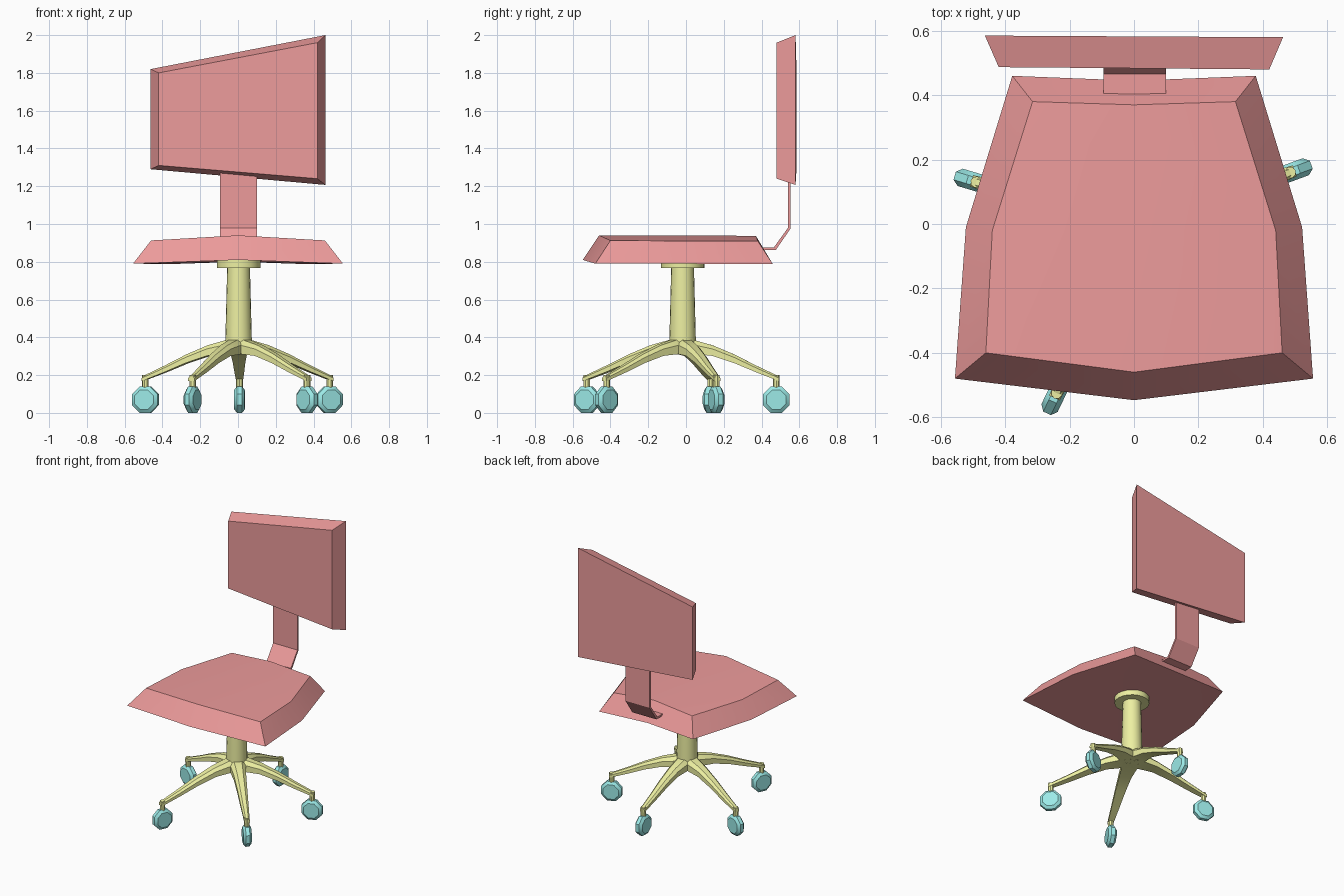
import bpy, bmesh
from math import pi, cos, sin
from mathutils import Vector

if "Cube" in bpy.data.objects:
    bpy.data.objects.remove(bpy.data.objects["Cube"])


def material(name, color):
    m = bpy.data.materials.new(name)
    m.diffuse_color = (*color, 1)
    m.use_nodes = True
    m.node_tree.nodes["Principled BSDF"].inputs["Base Color"].default_value = m.diffuse_color
    return m


RED = material("red", (0.85, 0.33, 0.33))
YELLOW = material("yellow", (0.85, 0.87, 0.36))
CYAN = material("cyan", (0.33, 0.82, 0.80))


def make(name, verts, faces, mat, angle=30):
    bm = bmesh.new()
    vs = [bm.verts.new(v) for v in verts]
    for f in faces:
        bm.faces.new([vs[i] for i in f])
    bmesh.ops.recalc_face_normals(bm, faces=bm.faces)
    me = bpy.data.meshes.new(name)
    bm.to_mesh(me)
    bm.free()
    me.materials.append(mat)
    ob = bpy.data.objects.new(name, me)
    bpy.context.collection.objects.link(ob)
    bpy.ops.object.select_all(action='DESELECT')
    ob.select_set(True)
    bpy.context.view_layer.objects.active = ob
    bpy.ops.object.shade_smooth_by_angle(angle=angle * pi / 180)
    return ob


def loft(name, rings, mat, angle=30):
    """Skin a list of equal-sized rings and cap both ends."""
    n = len(rings[0])
    verts = [p for r in rings for p in r]
    faces = [(k * n + i, k * n + (i + 1) % n, (k + 1) * n + (i + 1) % n, (k + 1) * n + i)
             for k in range(len(rings) - 1) for i in range(n)]
    faces += [tuple(range(n)), tuple(range(len(verts) - n, len(verts)))]
    return make(name, verts, faces, mat, angle)


# Seat cushion: right half, centre/side pairs from back to front, mirrored
top = [(0, .37, .937), (.315, .38, .91), (0, -.02, .94), (.44, -.02, .91),
       (0, -.46, .94), (.46, -.40, .913)]
bottom = [(0, .445, .80), (.378, .46, .787), (0, -.01, .81), (.522, -.01, .79),
          (0, -.547, .81), (.556, -.48, .79)]
faces = [(0, 1, 3, 2), (2, 3, 5, 4), (6, 8, 9, 7), (8, 10, 11, 9),
         (0, 6, 7, 1), (1, 7, 9, 3), (3, 9, 11, 5), (5, 11, 10, 4)]
seat = make("seat", top + bottom, faces, RED)
mir = seat.modifiers.new("mirror", 'MIRROR')
mir.use_clip = True

# Slanted backrest with a bevelled front
back = [(-.463, .585, 1.29), (.463, .58, 1.207), (.463, .58, 2.0), (-.463, .585, 1.82)]
front = [(-.42, .487, 1.31), (.42, .48, 1.24), (.42, .48, 1.96), (-.42, .487, 1.80)]
loft("backrest", [back, front], RED)

# Bent strap joining seat and backrest
strap = [(.36, .862), (.475, .862), (.553, .975), (.553, 1.27),
         (.540, 1.27), (.540, .98), (.465, .876), (.36, .876)]
loft("back_support", [[(x, y, z) for y, z in strap] for x in (-.095, .10)], RED)

# Gas column with mounting flange
C = Vector((.003, -.018, 0))


def circle(r, z, n=20):
    return [(C.x + r * cos(2 * pi * i / n), C.y + r * sin(2 * pi * i / n), z) for i in range(n)]


loft("column", [circle(.07, .33), circle(.07, .39), circle(.06, .78)], YELLOW)
loft("flange", [circle(.115, .768), circle(.115, .815)], YELLOW)

# Five arms, each with a stem and a caster
casters = [(.485, .16), (.008, .478), (-.49, .13), (-.24, -.525), (.365, -.42)]
#       fraction, top z, bottom z, half width
path = [(.0, .386, .310, .055), (.12, .386, .312, .052), (.32, .358, .302, .041),
        (.55, .310, .264, .033), (.78, .252, .216, .026), (1.03, .193, .168, .018)]
UP = Vector((0, 0, 1))
for k, (cx, cy) in enumerate(casters, 1):
    end = Vector((cx, cy, 0))
    d = (end - C).normalized()
    side = UP.cross(d)
    rings = []
    for t, zt, zb, w in path:
        p = C.lerp(end, t)
        zm = zt - (zt - zb) * .35
        rings.append([p + side * s * w + UP * z for s, z in
                      ((-1, zb), (1, zb), (1, zm), (.5, zt), (-.5, zt), (-1, zm))])
    loft(f"arm_{k}", rings, YELLOW)

    # Stem
    loft(f"stem_{k}", [[end + (d * cos(a) + side * sin(a)) * .018 + UP * z
                        for a in [i * pi / 4 for i in range(8)]] for z in (.12, .20)], YELLOW)

    # Caster wheel, eight-sided with chamfered rims
    rings = []
    for off, r in ((-.028, .056), (-.013, .0755), (.013, .0755), (.028, .056)):
        rings.append([end + side * off + UP * .07 + (d * cos(a) + UP * sin(a)) * r
                      for a in [(i + .5) * pi / 4 for i in range(8)]])
    loft(f"caster_{k}", rings, CYAN)
